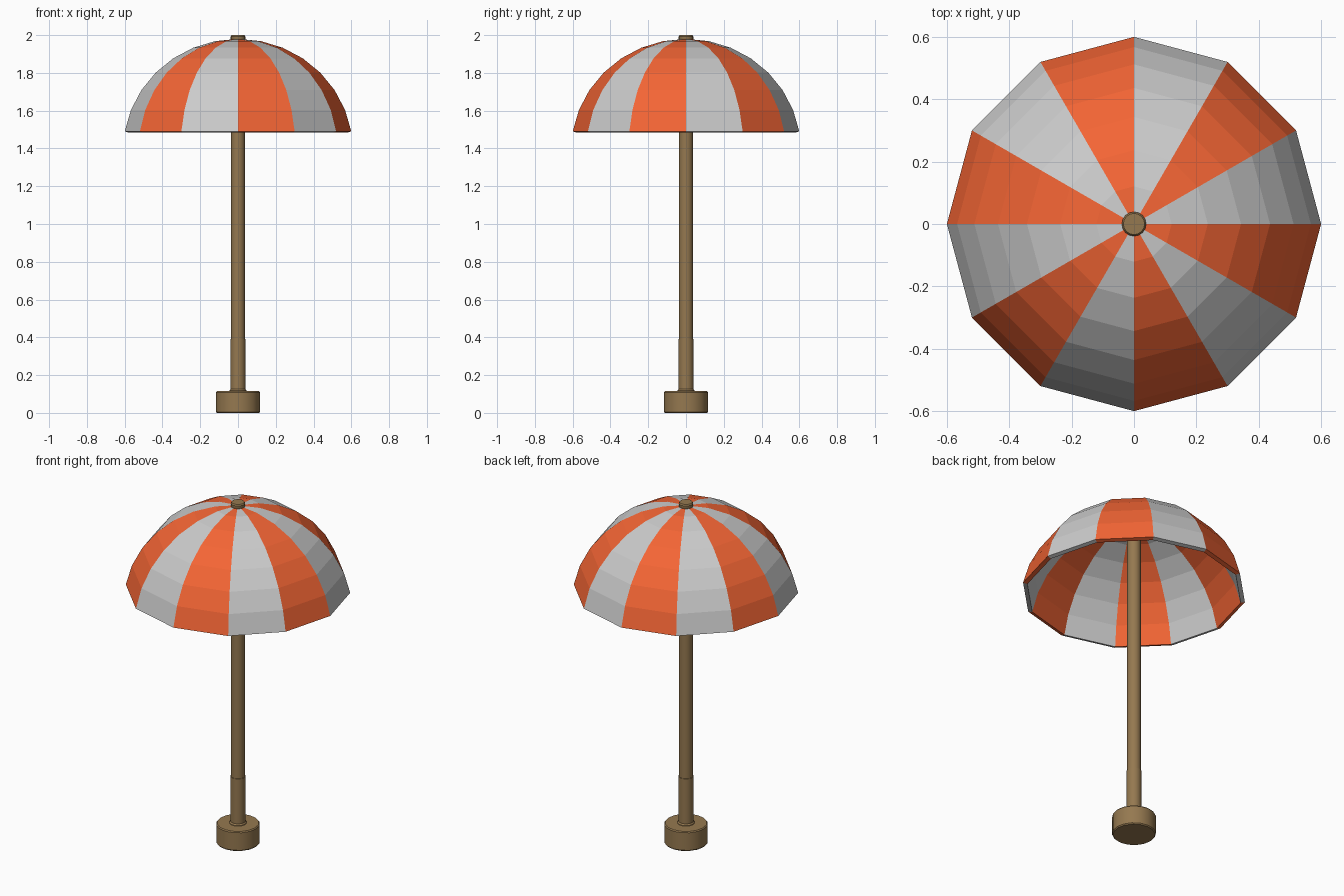
import bpy, bmesh
from math import sin, cos, pi, radians

if "Cube" in bpy.data.objects:
    bpy.data.objects.remove(bpy.data.objects["Cube"])


def material(name, rgb):
    m = bpy.data.materials.new(name)
    m.diffuse_color = (*rgb, 1)
    m.use_nodes = True
    m.node_tree.nodes["Principled BSDF"].inputs["Base Color"].default_value = m.diffuse_color
    return m


def lathe(name, profile, sides, mats):
    """Revolve (radius, z) points about z; zero radius makes a pole."""
    bm = bmesh.new()
    rings = []
    for r, z in profile:
        if r == 0:
            rings.append([bm.verts.new((0, 0, z))] * sides)
        else:
            rings.append([bm.verts.new((r * cos(2 * pi * i / sides), r * sin(2 * pi * i / sides), z))
                          for i in range(sides)])
    for a, b in zip(rings, rings[1:]):
        for i in range(sides):
            j = (i + 1) % sides
            quad = list(dict.fromkeys((a[i], a[j], b[j], b[i])))
            f = bm.faces.new(quad)
            f.material_index = i % len(mats)
    me = bpy.data.meshes.new(name)
    bm.to_mesh(me)
    bm.free()
    for m in mats:
        me.materials.append(m)
    ob = bpy.data.objects.new(name, me)
    bpy.context.collection.objects.link(ob)
    return ob


def smooth(ob):
    bpy.ops.object.select_all(action='DESELECT')
    ob.select_set(True)
    bpy.context.view_layer.objects.active = ob
    bpy.ops.object.shade_smooth_by_angle(angle=radians(35))


wood = material("wood", (0.30, 0.19, 0.08))
orange = material("orange_cloth", (0.90, 0.13, 0.035))
pale = material("pale_cloth", (0.8, 0.8, 0.8))

# Canopy: twelve flat panels, seven rings, alternating colours
steps, span = 7, radians(80)
dome = [(0.609 * sin(span * k / steps), 1.98 - 0.593 * (1 - cos(span * k / steps)))
        for k in range(steps, 0, -1)] + [(0, 1.98)]
canopy = lathe("canopy", dome, 12, [pale, orange])
shell = canopy.modifiers.new("thickness", 'SOLIDIFY')
shell.thickness = 0.024
shell.offset = -1

# Weighted base with softened rims
smooth(lathe("base", [(0, 0), (0.112, 0), (0.117, 0.006), (0.117, 0.109), (0.112, 0.115), (0, 0.115)],
             16, [wood]))

# Pole, with a slightly wider lower sleeve
smooth(lathe("pole", [(0, 0.1), (0.037, 0.1), (0.037, 1.975), (0, 1.975)], 16, [wood]))
smooth(lathe("lower_sleeve", [(0, 0.1), (0.046, 0.112), (0.046, 0.118), (0.040, 0.126),
                              (0.040, 0.39), (0, 0.39)], 16, [wood]))

# Small knob on the top
smooth(lathe("top_knob", [(0, 1.968), (0.034, 1.968), (0.039, 1.977), (0.039, 1.993), (0.034, 2.0), (0, 2.0)],
             16, [wood]))
